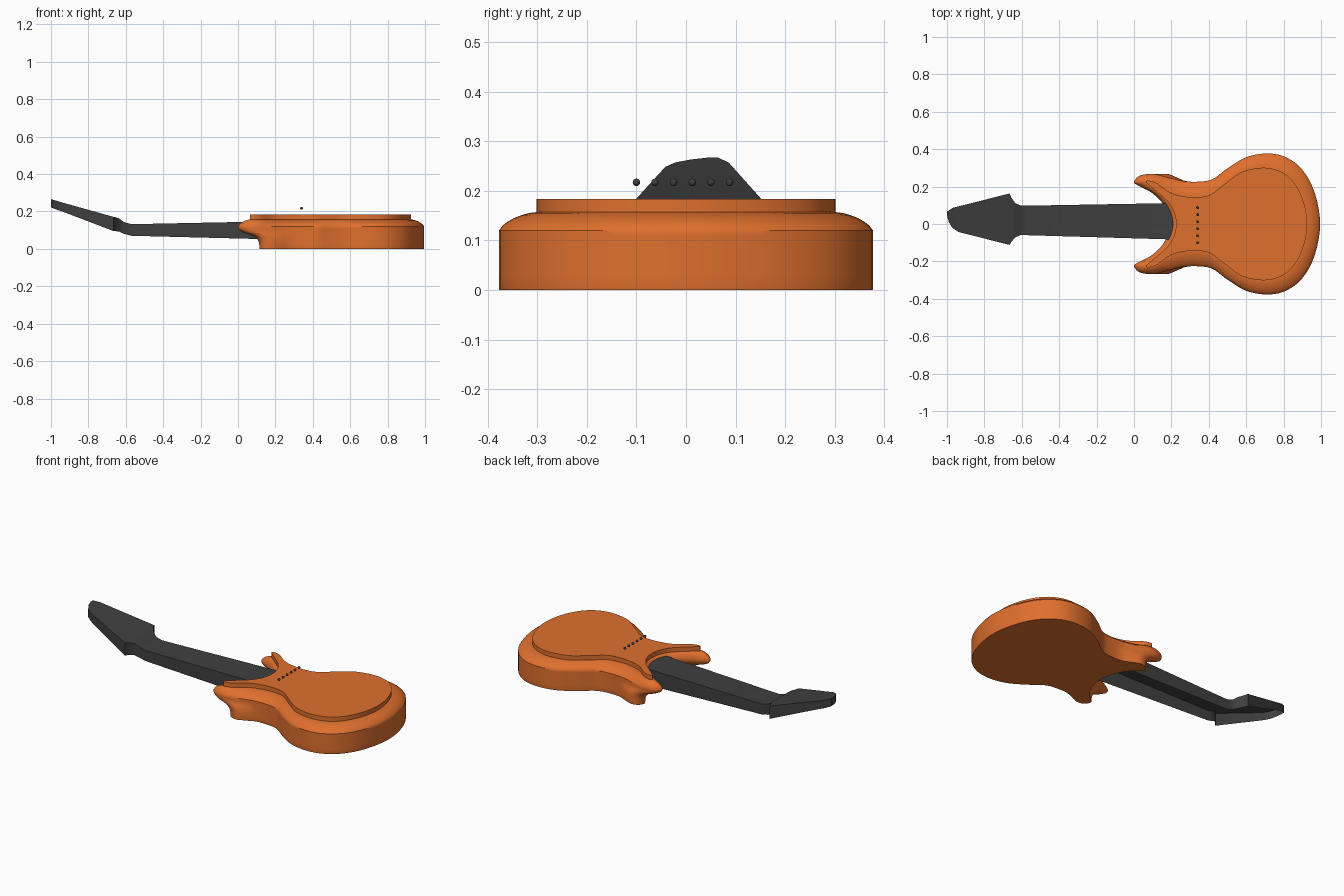
import bpy, math
from mathutils import Vector

if "Cube" in bpy.data.objects:
    bpy.data.objects.remove(bpy.data.objects["Cube"])


def material(name, rgb):
    m = bpy.data.materials.new(name)
    m.diffuse_color = (*rgb, 1)
    m.use_nodes = True
    m.node_tree.nodes["Principled BSDF"].inputs["Base Color"].default_value = m.diffuse_color
    return m


ORANGE = material("orange wood", (0.74, 0.16, 0.027))
DARK = material("dark grey", (0.05, 0.05, 0.05))


def make(name, verts, faces, mat, angle=30):
    me = bpy.data.meshes.new(name)
    me.from_pydata([tuple(v) for v in verts], [], faces)
    me.materials.append(mat)
    ob = bpy.data.objects.new(name, me)
    bpy.context.collection.objects.link(ob)
    bpy.ops.object.select_all(action='DESELECT')
    ob.select_set(True)
    bpy.context.view_layer.objects.active = ob
    bpy.ops.object.mode_set(mode='EDIT')
    bpy.ops.mesh.select_all(action='SELECT')
    bpy.ops.mesh.normals_make_consistent(inside=False)
    bpy.ops.object.mode_set(mode='OBJECT')
    bpy.ops.object.shade_smooth_by_angle(angle=math.radians(angle))
    return ob


def smooth_loop(half, steps=5):
    """Mirror half an outline in y and run a closed smooth curve through it."""
    pts = [Vector(p) for p in half]
    pts += [Vector((p.x, -p.y)) for p in reversed(pts[1:-1])]
    out, n = [], len(pts)
    for i in range(n):
        a, b, c, d = (pts[(i + k) % n] for k in (-1, 0, 1, 2))
        for s in range(steps):
            t = s / steps
            out.append(0.5 * (2 * b + (c - a) * t + (2 * a - 5 * b + 4 * c - d) * t * t
                              + (3 * b - a - 3 * c + d) * t ** 3))
    return out


def loft(rings, cap_start=True, cap_end=True):
    n = len(rings[0])
    verts = [v for r in rings for v in r]
    faces = [(k * n + i, k * n + (i + 1) % n, (k + 1) * n + (i + 1) % n, (k + 1) * n + i)
             for k in range(len(rings) - 1) for i in range(n)]
    if cap_start:
        faces.append(tuple(reversed(range(n))))
    if cap_end:
        faces.append(tuple(range(len(verts) - n, len(verts))))
    return verts, faces


# Outlines: neck pocket centre -> horn tip -> waist -> tail centre
body_half = [(.192, 0), (.18, .06), (.145, .12), (.09, .17), (.02, .207), (0, .225), (.03, .258),
             (.10, .268), (.18, .25), (.26, .23), (.34, .226), (.42, .24), (.50, .298),
             (.60, .357), (.71, .377), (.81, .358), (.90, .29), (.965, .17), (.995, 0)]
plate_half = [(.225, 0), (.215, .06), (.18, .12), (.125, .17), (.075, .212), (.064, .224),
              (.075, .232), (.12, .22), (.19, .17), (.27, .147), (.34, .143), (.41, .158),
              (.49, .218), (.58, .28), (.70, .301), (.80, .272), (.87, .20), (.912, .10), (.926, 0)]
body_line = smooth_loop(body_half)
plate_line = smooth_loop(plate_half)


def ring(z, inset=0.0, front=0.0):
    """Outline at height z, eased toward the plate and with horns shortened to x = front."""
    out = []
    for b, p in zip(body_line, plate_line):
        v = b.lerp(p, inset)
        x = v.x
        if x < 0.3:
            x = front + x * (0.3 - front) / 0.3
        out.append((x, v.y, z))
    return out


# Body: undercut horns, straight wall, rounded top edge
levels = [(0, .01, .115), (.003, 0, .115), (.03, 0, .113), (.05, 0, .105), (.065, 0, .09),
          (.076, 0, .065), (.085, 0, .035), (.097, 0, .01), (.11, 0, 0), (.12, 0, 0),
          (.13, .1, 0), (.138, .24, 0), (.145, .4, 0), (.151, .6, 0), (.155, .8, 0), (.157, 1, 0)]
make("body", *loft([ring(*l) for l in levels]), ORANGE, 35)

# Raised top plate
make("top_plate", *loft([ring(.15, 1), ring(.183, 1)]), ORANGE)

# Neck and headstock: open-backed shell; stations are x, y low, y high, z top, z bottom
stations = [(.22, -.083, .112, .148, .05), (-.57, -.06, .098, .132, .07),
            (-.61, -.06, .10, .143, .08), (-.635, -.072, .112, .162, .092),
            (-.655, -.095, .14, .169, .095), (-.665, -.112, .163, .171, .095),
            (-.94, -.042, .094, .248, .20), (-.97, -.022, .086, .257, .21),
            (-.99, .01, .073, .263, .218), (-1, .045, .065, .267, .222)]
verts, faces = [], []
for x, lo, hi, top, bot in stations:
    verts += [(x, lo, bot), (x, lo, top), (x, hi, top), (x, hi, bot)]
for k in range(len(stations) - 1):
    a = 4 * k
    faces += [(a + i, a + i + 1, a + i + 5, a + i + 4) for i in range(3)]
e = len(verts) - 4
faces.append((e, e + 1, e + 2, e + 3))
make("neck_and_headstock", verts, faces, DARK)

# Row of six string pegs above the body
for i in range(6):
    bpy.ops.mesh.primitive_uv_sphere_add(segments=16, ring_count=8, radius=.0075,
                                         location=(.34, .088 - i * .0376, .217))
    ob = bpy.context.object
    ob.name = f"string_peg_{i + 1}"
    ob.data.materials.append(DARK)
    bpy.ops.object.shade_smooth()
